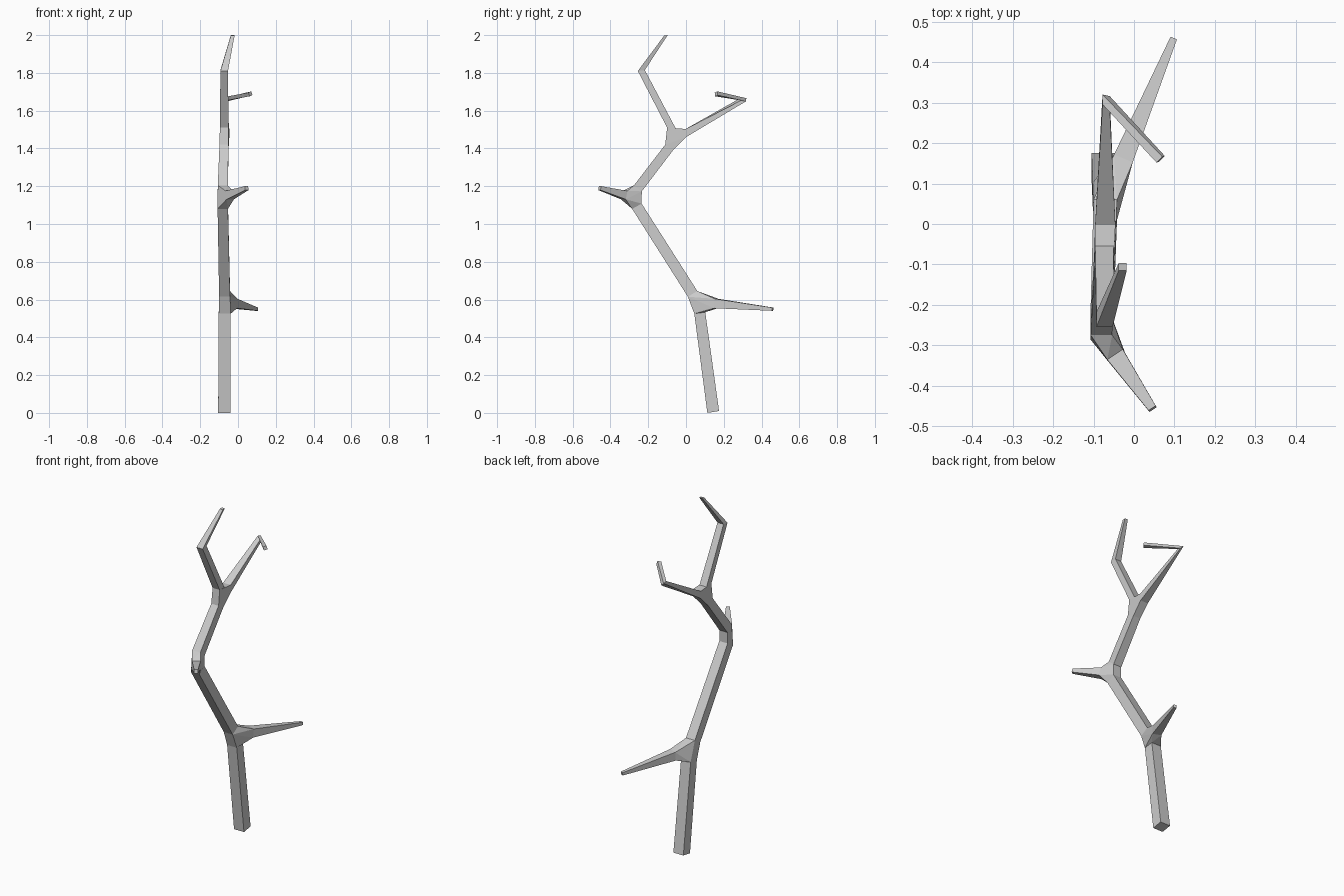
import bpy, bmesh
from mathutils import Vector

if "Cube" in bpy.data.objects:
    bpy.data.objects.remove(bpy.data.objects["Cube"])

bm = bmesh.new()


def flat(a, b, x0, x1):
    """Ring of the trunk plane: two (y, z) points spread from x0 to x1."""
    return [bm.verts.new((x, *p)) for x, p in ((x0, a), (x1, a), (x1, b), (x0, b))]


def ring(c, n, half, hint):
    """Square ring around c, facing n, with its side axis near hint."""
    c, n, u = Vector(c), Vector(n).normalized(), Vector(hint)
    u = (u - n * u.dot(n)).normalized()
    v = u.cross(n)
    return [bm.verts.new(c + half * (i * u + j * v))
            for i, j in ((-1, 1), (1, 1), (1, -1), (-1, -1))]


def limb(*rings, start=False, end=False):
    for r, s in zip(rings, rings[1:]):
        for i in range(4):
            k = (i + 1) % 4
            bm.faces.new((r[i], r[k], s[k], s[i]))
    if start:
        bm.faces.new(rings[0])
    if end:
        bm.faces.new(rings[-1])


def joint(*rings):
    """Hull between limb ends, left open where the limbs attach."""
    hull = bmesh.new()
    src = [v for r in rings for v in r]
    made = [hull.verts.new(v.co) for v in src]
    index = {v: i for i, v in enumerate(made)}
    bmesh.ops.convex_hull(hull, input=made)
    for f in hull.faces:
        ids = [index[v] for v in f.verts]
        if len({i // 4 for i in ids}) > 1:
            try:
                bm.faces.new([src[i] for i in ids])
            except ValueError:
                pass
    hull.free()


# Trunk
base = flat((.113, 0), (.175, .01), -.105, -.04)
low_a = flat((.044, .525), (.102, .533), -.102, -.039)
low_b = flat((.01, .615), (.06, .645), -.1, -.042)
mid_a = flat((-.285, 1.08), (-.235, 1.108), -.108, -.053)
mid_b = flat((-.275, 1.205), (-.234, 1.173), -.107, -.054)
fork_in = flat((-.11, 1.42), (-.065, 1.395), -.098, -.05)
limb(base, low_a, start=True)
limb(low_b, mid_a)
limb(mid_b, fork_in)

# Lower side twig
d = (.125, .305, -.031)
twig1 = ring((-.027, .16, .579), d, .025, (1, -.4, 0))
tip1 = ring((.098, .459, .549), d, .0085, (1, -.4, 0))
limb(twig1, tip1, end=True)
joint(low_a, low_b, twig1)

# Middle side twig
d = (.09, -.135, .038)
twig2 = ring((-.044, -.327, 1.153), d, .023, (1, .65, 0))
tip2 = ring((.046, -.457, 1.19), d, .0105, (1, .65, 0))
limb(twig2, tip2, end=True)
joint(mid_a, mid_b, twig2)

# Upper fork: front limb and bent back limb
front = flat((-.1, 1.51), (-.055, 1.507), -.096, -.05)
limb(front,
     flat((-.255, 1.81), (-.218, 1.815), -.093, -.053),
     flat((-.115, 1.998), (-.097, 2.0), -.038, -.018), end=True)

back = flat((-.002, 1.503), (.0, 1.46), -.096, -.046)
limb(back,
     ring((-.069, .306, 1.66), (.66, .14, .64), .0125, (1, 0, 0)),
     ring((.066, .16, 1.689), (.66, -.73, .14), .0105, (.25, .15, -.95)), end=True)
joint(fork_in, front, back)

bmesh.ops.recalc_face_normals(bm, faces=bm.faces[:])
mesh = bpy.data.meshes.new("bare_branch")
bm.to_mesh(mesh)
bm.free()
bpy.context.collection.objects.link(bpy.data.objects.new("bare_branch", mesh))
